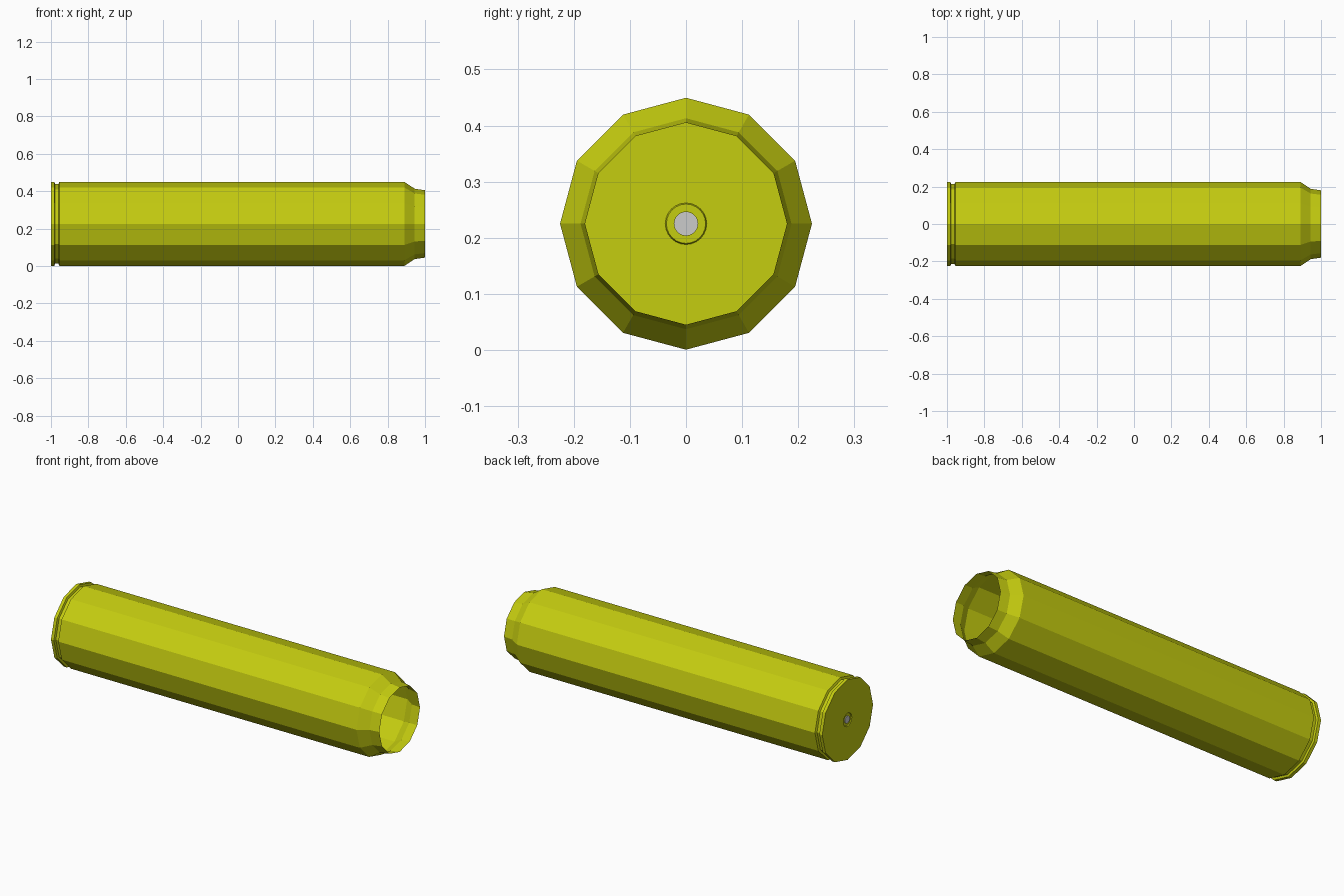
import bpy, bmesh
from math import sin, cos, tau

if "Cube" in bpy.data.objects:
    bpy.data.objects.remove(bpy.data.objects["Cube"])

CZ = 0.225  # height of the long axis

def material(name, color):
    m = bpy.data.materials.new(name)
    m.diffuse_color = color
    m.use_nodes = True
    m.node_tree.nodes["Principled BSDF"].inputs["Base Color"].default_value = m.diffuse_color
    return m

def lathe(name, profile, sides, mat=None, cap_end=False):
    """Revolve (x, radius) points around the x axis."""
    bm = bmesh.new()
    rings = [[bm.verts.new((x, r * sin(tau * i / sides), CZ + r * cos(tau * i / sides)))
              for i in range(sides)] for x, r in profile]
    for a, b in zip(rings, rings[1:]):
        for i in range(sides):
            j = (i + 1) % sides
            bm.faces.new((a[i], a[j], b[j], b[i]))
    if cap_end:
        bm.faces.new(rings[-1])
    bmesh.ops.recalc_face_normals(bm, faces=bm.faces)
    me = bpy.data.meshes.new(name)
    bm.to_mesh(me)
    bm.free()
    ob = bpy.data.objects.new(name, me)
    bpy.context.collection.objects.link(ob)
    if mat:
        me.materials.append(mat)
    return ob

brass = material("brass", (0.56, 0.61, 0.005, 1))

# Thin open shell: mouth, neck, shoulder, body, groove, rim, closed base
lathe("case_shell", [(1.0, 0.18), (0.945, 0.188), (0.89, 0.2245),
                     (-0.955, 0.2245), (-0.96, 0.213), (-0.978, 0.213),
                     (-0.982, 0.2245), (-1.0, 0.2245)], 12, brass)

# Base plate with a round pocket
bm = bmesh.new()
outer = [bm.verts.new((-1, 0.2245 * sin(tau * i / 12), CZ + 0.2245 * cos(tau * i / 12))) for i in range(12)]
inner = [bm.verts.new((-1, 0.037 * sin(tau * i / 24), CZ + 0.037 * cos(tau * i / 24))) for i in range(24)]
for i in range(12):
    a, b, c = inner[2 * i], inner[2 * i + 1], inner[(2 * i + 2) % 24]
    bm.faces.new((outer[i], a, b))
    bm.faces.new((outer[i], b, outer[(i + 1) % 12]))
    bm.faces.new((outer[(i + 1) % 12], b, c))
bmesh.ops.recalc_face_normals(bm, faces=bm.faces)
if bm.faces[:][0].normal.x > 0:
    bmesh.ops.reverse_faces(bm, faces=bm.faces[:])
me = bpy.data.meshes.new("base_plate")
bm.to_mesh(me)
bm.free()
me.materials.append(brass)
bpy.context.collection.objects.link(bpy.data.objects.new("base_plate", me))

# Pocket ring and grey centre button
lathe("pocket_ring", [(-1.0, 0.037), (-0.995, 0.035), (-0.995, 0.021)], 24, brass)
lathe("centre_button", [(-0.995, 0.021), (-0.999, 0.021)], 24, cap_end=True)
